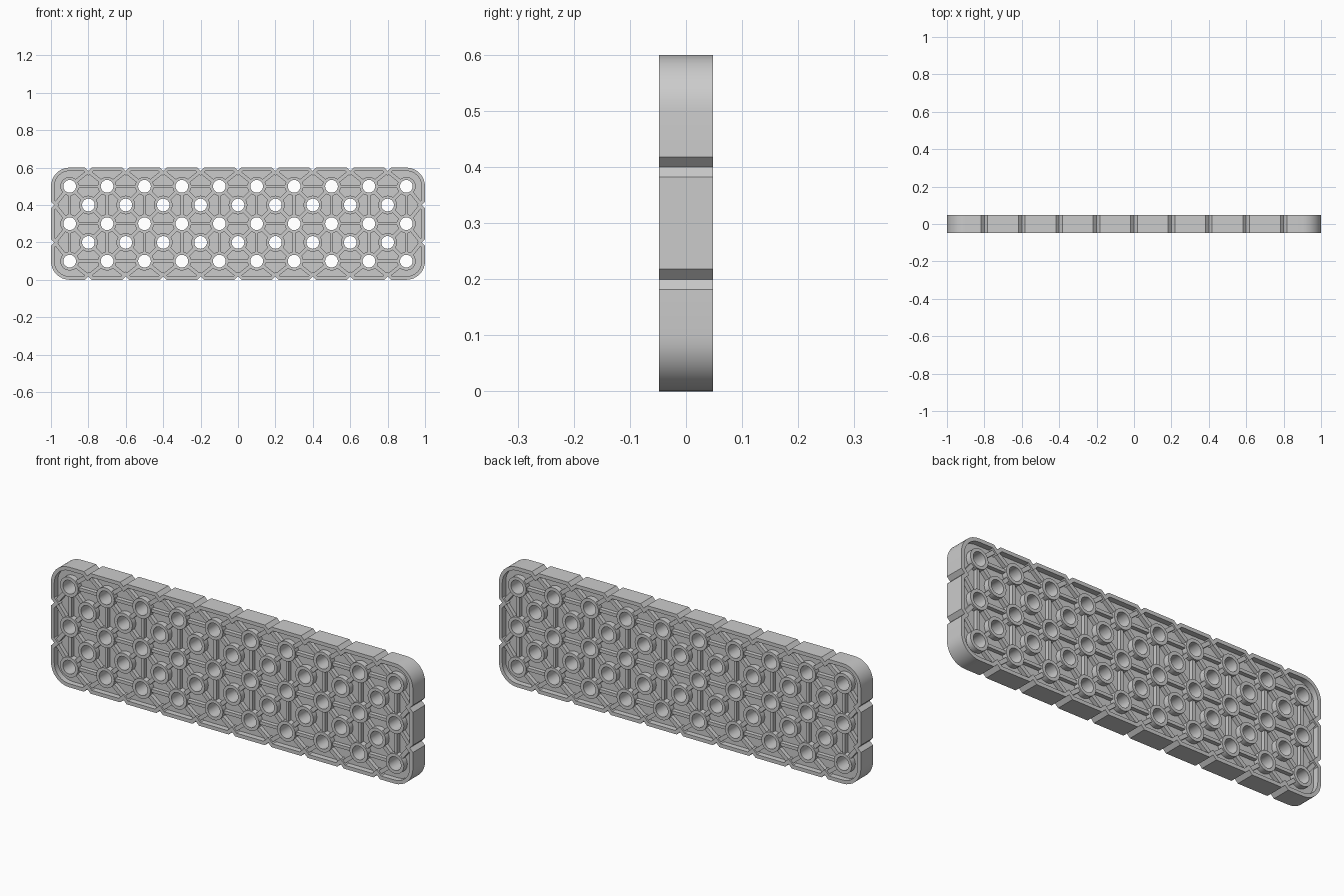
import bpy, bmesh, math
from mathutils import Matrix

if "Cube" in bpy.data.objects:
    bpy.data.objects.remove(bpy.data.objects["Cube"])

W, H, HALF = 1.0, 0.6, 0.048      # half length, height, half thickness
HOLE_R, BOSS_R, RIM, CORNER, NOTCH = 0.034, 0.05, 0.018, 0.1, 0.018


def circle(cx, cz, r, n=24):
    return [(cx + r * math.cos(2 * math.pi * i / n), cz + r * math.sin(2 * math.pi * i / n))
            for i in range(n)]


def outline(d):
    """Rounded rectangle inset by d, with a V notch at each cell boundary."""
    r = CORNER - d
    depth, half = NOTCH, NOTCH + d * (math.sqrt(2) - 1)
    depth = half
    corners = [(W - CORNER, CORNER, -90), (W - CORNER, H - CORNER, 0),
               (-W + CORNER, H - CORNER, 90), (-W + CORNER, CORNER, 180)]
    xs = [-0.8 + 0.2 * i for i in range(9)]
    pts = []
    for k, (cx, cz, a0) in enumerate(corners):
        for i in range(9):
            a = math.radians(a0 + 90 * i / 8)
            pts.append((cx + r * math.cos(a), cz + r * math.sin(a)))
        if k == 0:
            for z in (0.2, 0.4):
                pts += [(W - d, z - half), (W - d - depth, z), (W - d, z + half)]
        elif k == 1:
            for x in reversed(xs):
                pts += [(x + half, H - d), (x, H - d - depth), (x - half, H - d)]
        elif k == 2:
            for z in (0.4, 0.2):
                pts += [(-W + d, z + half), (-W + d + depth, z), (-W + d, z - half)]
        else:
            for x in xs:
                pts += [(x - half, d), (x, d + depth), (x + half, d)]
    return pts


def plate(name, loops, half):
    """Fill nested closed loops in XZ and extrude to +-half in Y."""
    cu = bpy.data.curves.new(name, 'CURVE')
    cu.dimensions, cu.fill_mode, cu.extrude = '2D', 'BOTH', half
    for loop in loops:
        sp = cu.splines.new('POLY')
        sp.points.add(len(loop) - 1)
        for p, (x, z) in zip(sp.points, loop):
            p.co = (x, z, 0, 1)
        sp.use_cyclic_u = True
    tmp = bpy.data.objects.new(name, cu)
    bpy.context.collection.objects.link(tmp)
    me = bpy.data.meshes.new_from_object(tmp.evaluated_get(bpy.context.evaluated_depsgraph_get()))
    bpy.data.objects.remove(tmp)
    me.transform(Matrix.Rotation(math.radians(90), 4, 'X'))
    bm = bmesh.new()
    bm.from_mesh(me)
    bmesh.ops.remove_doubles(bm, verts=bm.verts, dist=1e-5)
    bmesh.ops.recalc_face_normals(bm, faces=bm.faces)
    bm.to_mesh(me)
    bm.free()
    me.materials.clear()
    ob = bpy.data.objects.new(name, me)
    bpy.context.collection.objects.link(ob)
    bpy.context.view_layer.objects.active = ob
    ob.select_set(True)
    bpy.ops.object.shade_smooth_by_angle(angle=math.radians(30))
    ob.select_set(False)
    return ob


def ribs(name, segments, width, half):
    """Straight box ribs between pairs of points, trimmed at the bosses."""
    bm = bmesh.new()
    for (x0, z0), (x1, z1), t0, t1 in segments:
        L, a = math.hypot(x1 - x0, z1 - z0), math.atan2(z1 - z0, x1 - x0)
        length, mid = L - t0 - t1, (L + t0 - t1) / 2
        bmesh.ops.create_cube(bm, size=1, matrix=Matrix.Translation((x0, 0, z0))
                              @ Matrix.Rotation(-a, 4, 'Y') @ Matrix.Translation((mid, 0, 0))
                              @ Matrix.Diagonal((length, 2 * half, width, 1)))
    me = bpy.data.meshes.new(name)
    bm.to_mesh(me)
    bm.free()
    bpy.context.collection.objects.link(bpy.data.objects.new(name, me))


main = [(-0.9 + 0.2 * i, 0.1 + 0.2 * j) for j in range(3) for i in range(10)]
cross = [(-0.8 + 0.2 * i, 0.2 + 0.2 * j) for j in range(2) for i in range(9)]
holes = main + cross

# outer rim, thin middle web, hole bosses
plate("rim", [outline(0), outline(RIM)], HALF)
plate("web", [outline(RIM / 2)] + [circle(x, z, HOLE_R + 0.005) for x, z in holes], 0.02)
plate("bosses", [circle(x, z, r) for x, z in holes for r in (BOSS_R, HOLE_R)], HALF)

# straight ribs along rows and columns of main holes
t = BOSS_R - 0.003
straight = [((x, z), (x + 0.2, z), t, t) for x, z in main if x < 0.8]
straight += [((x, z), (x, z + 0.2), t, t) for x, z in main if z < 0.4]
ribs("straight_ribs", straight, 0.016, 0.04)

# diagonal ribs from each crossing hole to its four neighbours
diagonal = [((x, z), (x + sx, z + sz), t, t) for x, z in cross
            for sx in (-0.1, 0.1) for sz in (-0.1, 0.1)]
# and from each edge notch to its two neighbouring holes
for i in range(9):
    x = -0.8 + 0.2 * i
    for s in (-0.1, 0.1):
        diagonal += [((x, 0.02), (x + s, 0.1), 0.012, t), ((x, 0.58), (x + s, 0.5), 0.012, t)]
for z in (0.2, 0.4):
    for s in (-0.1, 0.1):
        diagonal += [((0.98, z), (0.9, z + s), 0.012, t), ((-0.98, z), (-0.9, z + s), 0.012, t)]
ribs("diagonal_ribs", diagonal, 0.02, 0.04)
